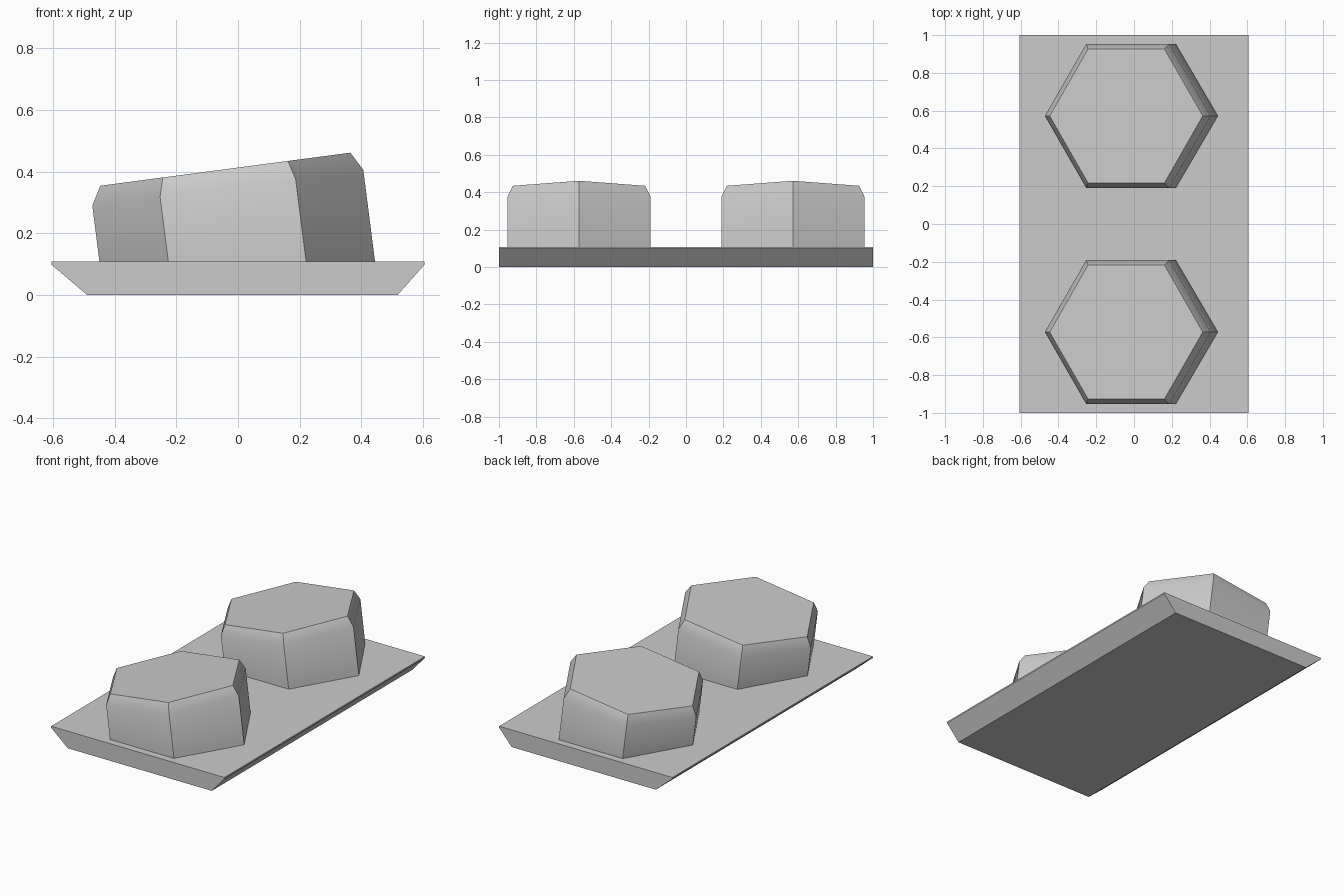
import bpy, bmesh, math
from mathutils import Vector

cube = bpy.data.objects.get("Cube")
if cube:
    bpy.data.objects.remove(cube, do_unlink=True)

grey = bpy.data.materials.new("plain_grey")
grey.use_nodes = True
GREY = (0.6, 0.6, 0.6, 1)
grey.diffuse_color = GREY
grey.node_tree.nodes["Principled BSDF"].inputs["Base Color"].default_value = GREY


def loft(name, rings):
    """Skin a stack of rings with equal point counts and cap both ends."""
    bm = bmesh.new()
    loops = [[bm.verts.new(p) for p in ring] for ring in rings]
    for low, high in zip(loops, loops[1:]):
        for i in range(len(low)):
            j = (i + 1) % len(low)
            bm.faces.new((low[i], low[j], high[j], high[i]))
    bm.faces.new(loops[0])
    bm.faces.new(loops[-1])
    bmesh.ops.recalc_face_normals(bm, faces=bm.faces)
    mesh = bpy.data.meshes.new(name)
    bm.to_mesh(mesh)
    bm.free()
    mesh.materials.append(grey)
    obj = bpy.data.objects.new(name, mesh)
    bpy.context.collection.objects.link(obj)
    return obj


# Base plate: profile with undercut sides, extruded along y
profile = [(-0.489, 0), (0.517, 0), (0.605, 0.099), (0.605, 0.108),
           (-0.605, 0.108), (-0.605, 0.099)]
loft("base_plate", [[Vector((x, y, z)) for x, z in profile] for y in (-1, 1)])


def hex_ring(cy, left, right, half_depth):
    """Hexagon spanning two (x, z) end corners, tilted along the line between them."""
    ring = []
    for i in range(6):
        a = math.radians(60 * i)
        t = (math.cos(a) + 1) / 2
        x = left[0] + (right[0] - left[0]) * t
        z = left[1] + (right[1] - left[1]) * t
        ring.append(Vector((x, cy + half_depth * math.sin(a) / math.sin(math.pi / 3), z)))
    return ring


# Leaning hexagonal caps with a chamfered, tilted top
for name, cy in (("front_cap", -0.572), ("back_cap", 0.572)):
    cap = loft(name, [
        hex_ring(cy, (-0.449, 0.108), (0.444, 0.108), 0.382),
        hex_ring(cy, (-0.472, 0.290), (0.406, 0.405), 0.382),
        hex_ring(cy, (-0.446, 0.354), (0.364, 0.461), 0.354)])
    bpy.ops.object.select_all(action='DESELECT')
    cap.select_set(True)
    bpy.context.view_layer.objects.active = cap
    bpy.ops.object.shade_smooth_by_angle(angle=math.radians(42))
